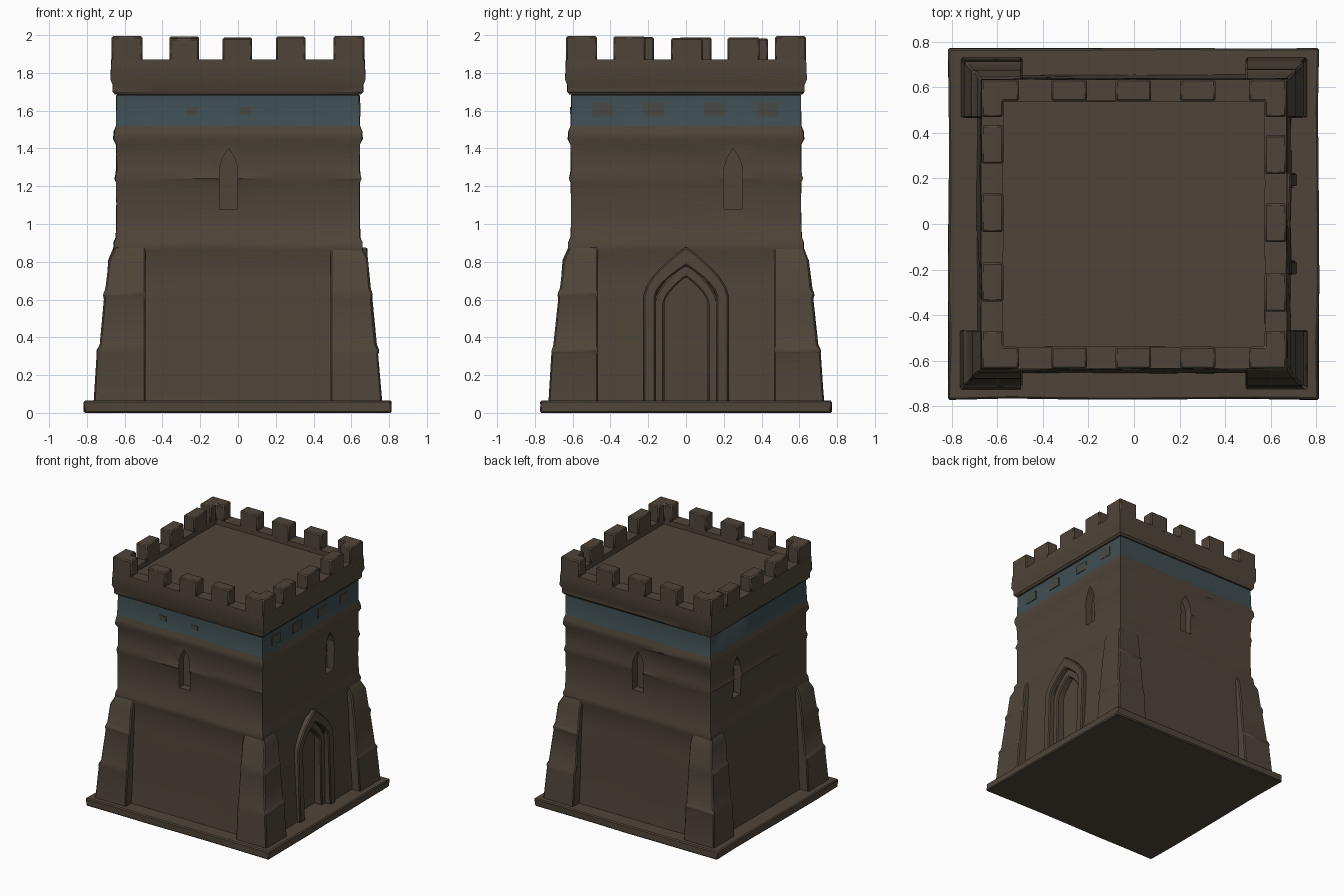
import bpy, bmesh, math, random

if "Cube" in bpy.data.objects:
    bpy.data.objects.remove(bpy.data.objects["Cube"])

random.seed(4)
HX, HY = 0.644, 0.609          # half sizes of the tower shaft


def material(name, rgb):
    m = bpy.data.materials.new(name)
    m.diffuse_color = (*rgb, 1)
    m.use_nodes = True
    m.node_tree.nodes["Principled BSDF"].inputs["Base Color"].default_value = m.diffuse_color
    return m


STONE = material("brown_stone", (0.078, 0.060, 0.041))
BLUE = material("slate_blue_band", (0.050, 0.077, 0.085))
DAB = material("worn_band", (0.066, 0.066, 0.056))


def finish(name, bm, mats=(STONE,), bevel=0.0, smooth=True):
    bmesh.ops.recalc_face_normals(bm, faces=bm.faces)
    me = bpy.data.meshes.new(name)
    bm.to_mesh(me)
    bm.free()
    ob = bpy.data.objects.new(name, me)
    bpy.context.collection.objects.link(ob)
    for m in mats:
        me.materials.append(m)
    if bevel:
        b = ob.modifiers.new("bevel", 'BEVEL')
        b.width, b.segments, b.limit_method = bevel, 1, 'ANGLE'
    if smooth:
        shade(ob)
    return ob


def shade(ob):
    bpy.ops.object.select_all(action='DESELECT')
    ob.select_set(True)
    bpy.context.view_layer.objects.active = ob
    bpy.ops.object.shade_smooth_by_angle(angle=math.radians(35))


def ring(bm, x0, x1, y0, y1, z, n=1, jit=0.0):
    """Rectangular ring of vertices with n segments a side."""
    c = [(x0, y0), (x1, y0), (x1, y1), (x0, y1)]
    out = []
    for i in range(4):
        a, b = c[i], c[(i + 1) % 4]
        for k in range(n):
            t = k / n
            s = 1 + random.uniform(-jit, jit)
            out.append(bm.verts.new(((a[0] + (b[0] - a[0]) * t) * s,
                                     (a[1] + (b[1] - a[1]) * t) * s, z)))
    return out


def bridge(bm, rings, closed=False):
    pairs = list(zip(rings, rings[1:]))
    if closed:
        pairs.append((rings[-1], rings[0]))
    else:
        bm.faces.new(rings[0])
        bm.faces.new(rings[-1])
    for a, b in pairs:
        for i in range(len(a)):
            j = (i + 1) % len(a)
            bm.faces.new((a[i], a[j], b[j], b[i]))


def tower_loft(name, profile, n=1, jit=0.0, closed=False, mats=(STONE,)):
    bm = bmesh.new()
    bridge(bm, [ring(bm, -HX - d, HX + d, -HY - d, HY + d, z, n, jit)
                for d, z in profile], closed)
    for f in bm.faces:                       # painted band by height
        if len(mats) > 1 and 1.52 < f.calc_center_median().z < 1.68:
            f.material_index = 1
    return finish(name, bm, mats)


def box(name, x0, x1, y0, y1, z0, z1, bevel=0.008, mat=STONE):
    bm = bmesh.new()
    bridge(bm, [ring(bm, x0, x1, y0, y1, z) for z in (z0, z1)])
    return finish(name, bm, (mat,), bevel)


def arch(w, z0, spring, apex, steps=5):
    """Pointed arch outline as (across, up) points."""
    right = [(w, z0)] + [(w * (1 - (k / steps) ** 1.6), spring + (apex - spring) * k / steps)
                         for k in range(steps)]
    return right + [(0, apex)] + [(-u, v) for u, v in reversed(right)]


def arch_cutter(outline, angle, off, depth0, depth1):
    """Prism facing the given direction: 0 = +x, 90 = +y ..."""
    bm = bmesh.new()
    c, s = math.cos(math.radians(angle)), math.sin(math.radians(angle))
    rs = []
    for d in (depth0, depth1):
        rs.append([bm.verts.new((c * d - s * (u + off), s * d + c * (u + off), v))
                   for u, v in outline])
    bridge(bm, rs)
    return finish("cutter", bm, (), smooth=False)


def arch_frame(name, w_out, w_in, a_out, a_in, spring, x_low, x_high):
    """Band between two arches, its face leaning back with height."""
    bm = bmesh.new()

    def lean(z):
        return x_low + (x_high - x_low) * z / 0.88
    o, i = arch(w_out, 0.05, spring, a_out), arch(w_in, 0.05, spring, a_in)
    sect = []
    for p, q in zip(o, i):
        sect.append([bm.verts.new(v) for v in (
            (0.57, *p), (lean(p[1]), *p), (lean(q[1]), *q), (0.57, *q))])
    bridge(bm, sect)
    return finish(name, bm, bevel=0.008)


# plinth, slightly uneven
bm = bmesh.new()
bridge(bm, [ring(bm, -0.815, 0.81, -0.77, 0.77, z, 6, 0.006) for z in (0, 0.065)])
finish("plinth", bm, bevel=0.008)

# shaft with stone courses, painted band and roof floor
shaft = tower_loft("shaft", [
    (0.048, 0.04), (0.042, 0.10), (0.032, 0.30), (0.022, 0.50), (0.012, 0.68), (0.002, 0.83),
    (0.014, 0.86), (0.014, 0.90), (0.002, 0.93), (-0.002, 1.08), (0.0, 1.22), (0.008, 1.24),
    (0.0, 1.28), (0.0, 1.42), (0.015, 1.45), (0.012, 1.49), (0.0, 1.52), (-0.002, 1.68),
    (-0.02, 1.70), (-0.02, 1.83)], n=6, jit=0.005, mats=(STONE, BLUE))

# cut the four arrow slits and the doorway
slits = [(-90, -0.05, HY), (0, 0.25, HX), (90, 0.0, HY), (180, -0.27, HX)]
cutters = [arch_cutter(arch(0.048, 1.08, 1.30, 1.40, 2), a, o, d - 0.06, d + 0.2)
           for a, o, d in slits]
cutters.append(arch_cutter(arch(0.17, 0.055, 0.58, 0.80), 0, 0, 0.60, 0.9))
for c in cutters:
    m = shaft.modifiers.new("cut", 'BOOLEAN')
    m.object, m.operation, m.solver = c, 'DIFFERENCE', 'EXACT'
    bpy.context.view_layer.objects.active = shaft
    bpy.ops.object.modifier_apply(modifier=m.name)
    bpy.data.objects.remove(c)
shade(shaft)

# doorway mouldings
arch_frame("door_frame_outer", 0.225, 0.16, 0.88, 0.78, 0.62, 0.715, 0.685)
arch_frame("door_frame_inner", 0.17, 0.115, 0.80, 0.72, 0.58, 0.665, 0.65)

# battered corner buttresses
steps = [(0.12, 0.05), (0.101, 0.31), (0.104, 0.33), (0.090, 0.36), (0.066, 0.60),
         (0.070, 0.63), (0.057, 0.66), (0.042, 0.81), (0.010, 0.88)]
for sx in (-1, 1):
    for sy in (-1, 1):
        bm = bmesh.new()
        rs = []
        for d, z in steps:
            j = random.uniform(-0.004, 0.004)
            xs = sorted((sx * 0.49, sx * (HX + d + j)))
            ys = sorted((sy * 0.465, sy * (HY + d - j)))
            rs.append(ring(bm, *xs, *ys, z))
        bridge(bm, rs)
        finish("corner_buttress", bm, bevel=0.008)

# parapet wall
tower_loft("parapet", [(0.006, 1.685), (0.018, 1.70), (0.018, 1.735), (0.030, 1.765),
                       (0.026, 1.87), (-0.07, 1.87), (-0.07, 1.78), (-0.07, 1.70)],
           n=6, jit=0.003, closed=True)

# merlons
OX, OY, T, Z0, Z1 = HX + 0.026, HY + 0.026, 0.096, 1.85, 1.988
for s in (-1, 1):
    ys = sorted((s * OY, s * (OY - T)))
    for cx in (-0.285, -0.003, 0.28):
        box("merlon", cx - 0.078, cx + 0.078, *ys, Z0, Z1 + random.uniform(-0.006, 0.006))
    xs = sorted((s * OX, s * (OX - T)))
    shift = 0.0 if s > 0 else 0.045
    for cy in (-0.30, 0.005, 0.305):
        cy += shift
        box("merlon", *xs, cy - 0.085, cy + 0.085, Z0, Z1 + random.uniform(-0.006, 0.006))
    # L-shaped corner merlons
    for t in (-1, 1):
        bm = bmesh.new()
        L = 0.165
        pts = [(0, 0), (L, 0), (L, T), (T, T), (T, L), (0, L)]
        bridge(bm, [[bm.verts.new((s * (OX - u), t * (OY - v), z)) for u, v in pts]
                    for z in (Z0, Z1 + 0.006)])
        finish("corner_merlon", bm, bevel=0.008)

# worn patches on the painted band, door side and front
for cy in (-0.44, -0.17, 0.15, 0.43):
    box("band_patch", HX - 0.005, HX + 0.004, cy - 0.055, cy + 0.055, 1.57, 1.64, 0, DAB)
for cx in (-0.24, 0.04):
    box("band_patch", cx - 0.03, cx + 0.03, -HY - 0.004, -HY + 0.005, 1.58, 1.62, 0, DAB)
